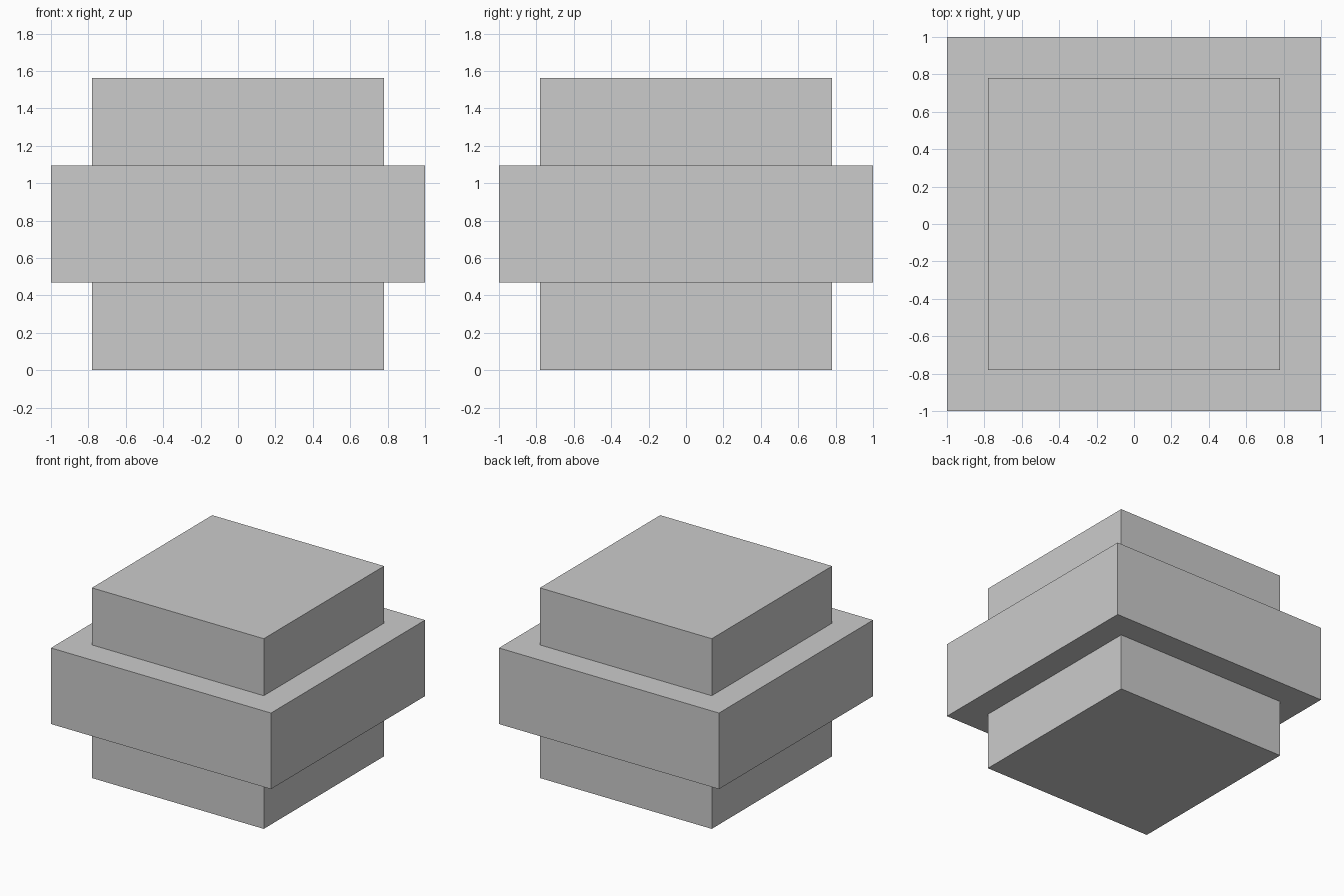
import bpy

if "Cube" in bpy.data.objects:
    bpy.data.objects.remove(bpy.data.objects["Cube"])

CORE = 1.5625       # core cube edge length
BAND_HEIGHT = 0.625


def add_box(name, width, height):
    """Square box centred on the middle of the core."""
    bpy.ops.mesh.primitive_cube_add(size=1, location=(0, 0, CORE / 2))
    box = bpy.context.object
    box.name = name
    box.scale = (width, width, height)
    bpy.ops.object.transform_apply(location=False, rotation=False, scale=True)
    return box


# Cube running the full height
add_box("core_block", CORE, CORE)

# Wider slab around the middle
add_box("middle_band", 2.0, BAND_HEIGHT)
